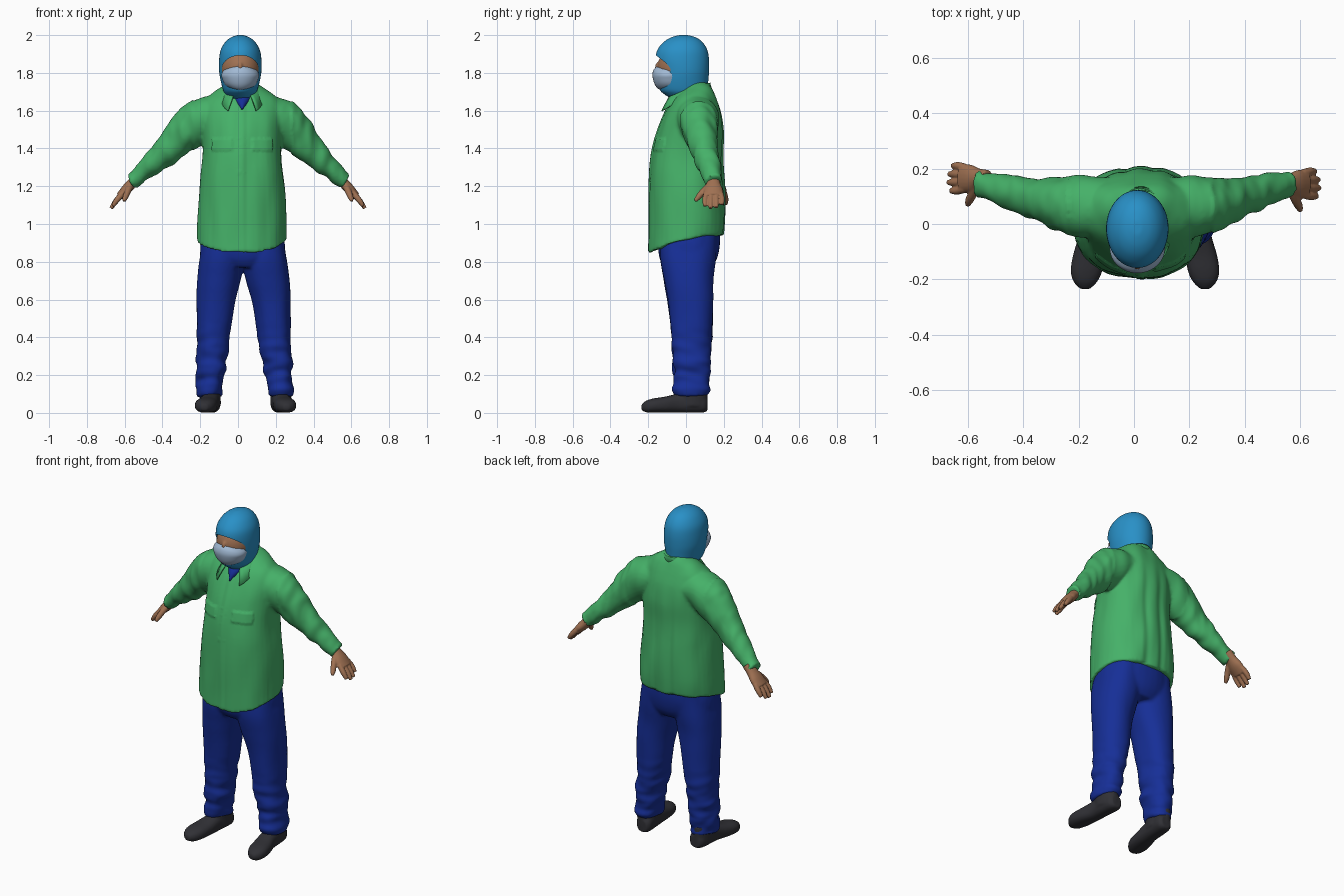
import bpy, bmesh, math
from mathutils import Vector, noise

cube = bpy.data.objects.get("Cube")
if cube:
    bpy.data.objects.remove(cube, do_unlink=True)


def material(name, rgb, rough=0.8):
    m = bpy.data.materials.new(name)
    m.use_nodes = True
    m.diffuse_color = (*rgb, 1)
    bsdf = m.node_tree.nodes["Principled BSDF"]
    bsdf.inputs["Base Color"].default_value = (*rgb, 1)
    bsdf.inputs["Roughness"].default_value = rough
    return m


GREEN = material("shirt green", (0.06, 0.44, 0.14))
NAVY = material("trouser blue", (0.008, 0.028, 0.31))
HOOD = material("hood blue", (0.022, 0.28, 0.57))
MASK = material("mask pale blue", (0.36, 0.49, 0.66))
SKIN = material("skin", (0.35, 0.165, 0.085))
SHOE = material("shoe black", (0.03, 0.03, 0.036))
CX = 0.022


def spline(a, b, c, d, t):
    return 0.5 * (2 * b + (c - a) * t + (2 * a - 5 * b + 4 * c - d) * t * t
                  + (3 * b - a - 3 * c + d) * t ** 3)


def loft(bm, rows, ref=(0, 1, 0), axis=None, power=2.0, sides=40, steps=5):
    """Closed smooth tube; each row is x, y, z, radius along ref, radius across."""
    rows = [Vector(r) for r in rows]
    fine = []
    for i in range(len(rows) - 1):
        a, d = rows[max(i - 1, 0)], rows[min(i + 2, len(rows) - 1)]
        fine += [spline(a, rows[i], rows[i + 1], d, k / steps) for k in range(steps)]
    fine.append(rows[-1])
    rings = []
    for i, r in enumerate(fine):
        p, q = fine[max(i - 1, 0)], fine[min(i + 1, len(fine) - 1)]
        way = Vector(axis) if axis else (Vector(q[:3]) - Vector(p[:3])).normalized()
        u = Vector(ref)
        u = (u - way * u.dot(way)).normalized()
        v = way.cross(u)
        ring = []
        for k in range(sides):
            t = math.tau * k / sides
            c, s = math.cos(t), math.sin(t)
            c = math.copysign(abs(c) ** (2 / power), c)
            s = math.copysign(abs(s) ** (2 / power), s)
            ring.append(bm.verts.new(Vector(r[:3]) + u * c * r[3] + v * s * r[4]))
        rings.append(ring)
    for a, b in zip(rings, rings[1:]):
        for k in range(sides):
            n = (k + 1) % sides
            bm.faces.new((a[k], a[n], b[n], b[k]))
    bm.faces.new(rings[0][::-1])
    bm.faces.new(rings[-1])


def stack(bm, rows, **kw):
    """Upright loft; each row is x, z, front y, back y, half width."""
    loft(bm, [(x, (f + b) / 2, z, (b - f) / 2, w) for x, z, f, b, w in rows],
         axis=(0, 0, 1), **kw)


def finish(name, bm, mat):
    bmesh.ops.recalc_face_normals(bm, faces=bm.faces)
    mesh = bpy.data.meshes.new(name)
    bm.to_mesh(mesh)
    bm.free()
    ob = bpy.data.objects.new(name, mesh)
    bpy.context.collection.objects.link(ob)
    mesh.materials.append(mat)
    for p in mesh.polygons:
        p.use_smooth = True
    return ob


def bake(ob):
    graph = bpy.context.evaluated_depsgraph_get()
    mesh = bpy.data.meshes.new_from_object(ob.evaluated_get(graph))
    ob.modifiers.clear()
    ob.data = mesh


def fuse(ob, voxel, rounds, fold=None):
    """Merge overlapping volumes into one skin, then push cloth folds into it."""
    mod = ob.modifiers.new("merge", 'REMESH')
    mod.mode, mod.voxel_size, mod.use_smooth_shade = 'VOXEL', voxel, True
    mod = ob.modifiers.new("relax", 'SMOOTH')
    mod.factor, mod.iterations = 0.5, rounds
    bake(ob)
    if fold:
        moves = [v.normal * fold(v.co, v.normal) for v in ob.data.vertices]
        for v, m in zip(ob.data.vertices, moves):
            v.co += m


def ball(bm, centre, size):
    made = bmesh.ops.create_uvsphere(bm, u_segments=40, v_segments=24, radius=1)["verts"]
    bmesh.ops.scale(bm, vec=size, verts=made)
    bmesh.ops.translate(bm, vec=centre, verts=made)


# Shirt: body and sleeves, with a hem that dips at the front
bm = bmesh.new()
stack(bm, [(CX, .892, -.199, .203, .24), (CX, 1.0, -.197, .21, .235), (CX, 1.2, -.195, .205, .222),
           (CX, 1.36, -.182, .20, .207), (CX, 1.48, -.155, .20, .21), (CX, 1.58, -.115, .187, .215),
           (CX, 1.65, -.078, .168, .195), (CX, 1.695, -.04, .152, .15), (CX, 1.725, -.01, .138, .105),
           (CX, 1.75, .0, .118, .065)],
      power=2.25)
for v in bm.verts:
    lift = v.co.y * .24 + .4 * (v.co.x - CX) ** 2
    v.co.z += lift * max(0, 1 - (v.co.z - .89) / .4)
for s in (-1, 1):
    arm = [(.10, .06, 1.58, .11, .09), (.22, .065, 1.545, .11, .115), (.36, .092, 1.41, .075, .083),
           (.46, .12, 1.315, .062, .06), (.54, .14, 1.245, .048, .044), (.565, .146, 1.226, .05, .044)]
    loft(bm, [(s * x + CX * (1 - x / .6), *r) for x, *r in arm])
shirt = finish("shirt", bm, GREEN)


def shirt_fold(p, n):
    x = p.x - CX
    push = .009 * noise.noise((p.x * 13, p.y * 9, p.z * 4))
    if abs(x) > .26:
        push = .010 * noise.noise((p.x * 22, p.y * 10, p.z * 10))
    elif n.y > .3 and p.z < 1.6:
        push -= .009 * math.exp(-((abs(x) - .05) / .022) ** 2) * min(1, (1.6 - p.z) * 3)
    elif n.y < -.3:
        push *= .8
        if abs(x) < .017:
            push += .004
        if .05 < abs(x) < .16 and 1.39 < p.z < 1.45:
            push += .006
    return push


fuse(shirt, .0095, 3, shirt_fold)

# Collar: folded band with an open front and pointed tips, tucked in at the back
bm = bmesh.new()
rows = []
count = 36
for k in range(count + 1):
    t = math.radians(25) + math.radians(310) * k / count
    sx, sy = math.sin(t), -math.cos(t)
    tip, nape = max(0, -sy) ** 2.5, max(0, sy)
    top = 1.732 + (.016 if sy > 0 else .045) * sy
    rows.append([bm.verts.new((CX + sx * rx, .035 + sy * ry, top - drop))
                 for rx, ry, drop in ((.074, .083, .05), (.080, .094, 0),
                                      (.090 + .035 * tip, .104 + .045 * tip - .01 * nape, .005 + .015 * tip),
                                      (.114 + .085 * tip, .124 + .075 * tip - .02 * nape, .04 + .065 * tip))])
for a, b in zip(rows, rows[1:]):
    for j in range(3):
        bm.faces.new((a[j], a[j + 1], b[j + 1], b[j]))
collar = finish("collar", bm, GREEN)
collar.modifiers.new("cloth", 'SOLIDIFY').thickness = .007

# Undershirt showing in the open neck
bm = bmesh.new()
stack(bm, [(CX, 1.605, -.116, 0, .008), (CX, 1.65, -.100, .05, .044), (CX, 1.69, -.065, .09, .064)])
finish("undershirt", bm, NAVY)

# Trousers: hips and two legs
bm = bmesh.new()
stack(bm, [(.024, 1.0, -.15, .18, .20), (.024, .9, -.15, .18, .225),
           (.024, .82, -.138, .164, .225), (.024, .77, -.11, .135, .19)], power=2.3)
for s in (-1, 1):
    leg = [(.105, .96, -.13, .165, .10), (.114, .82, -.136, .160, .118), (.130, .7, -.116, .146, .113),
           (.147, .58, -.095, .143, .100), (.163, .4, -.08, .138, .087), (.179, .2, -.066, .125, .074),
           (.190, .09, -.06, .112, .064)]
    stack(bm, [(.024 + .014 * (1 - r[0]) + s * x, *r) for x, *r in leg], power=2.2)
trousers = finish("trousers", bm, NAVY)


def trouser_fold(p, n):
    low = max(0, min(1, (.5 - p.z) / .3))
    return (.007 * noise.noise((p.x * 9, p.y * 9, p.z * 4))
            + .016 * low * noise.noise((p.x * 9, p.y * 9 + p.z * 8, p.z * 20)))


fuse(trousers, .0095, 4, trouser_fold)

# Shoes and hands
for s, side in ((-1, "right"), (1, "left")):
    bm = bmesh.new()
    shoe = [(.178, .113, .045, .03, .035), (.18, .09, .05, .047, .048), (.185, .03, .055, .05, .055),
            (.19, -.04, .052, .050, .051), (.203, -.11, .043, .057, .043), (.212, -.17, .039, .057, .038),
            (.216, -.21, .034, .042, .031), (.217, -.236, .030, .016, .015)]
    loft(bm, [(.04 + s * x, *r) for x, *r in shoe], ref=(1, 0, 0), axis=(0, -1, 0), power=2.4)
    loft(bm, [(.04 + s * x, .03, z, .085, .055) for x, z in ((.185, .04), (.19, .14))])
    for v in bm.verts:
        v.co.z = max(v.co.z, .001)
    fuse(finish(side + "_shoe", bm, SHOE), .007, 3)

    bm = bmesh.new()
    back = .012 - .010 * s
    palm = [(.53, .14, 1.25, .034, .028), (.562, .143, 1.215, .036, .027),
            (.592, .143, 1.182, .050, .027), (.626, .143, 1.146, .050, .021)]
    loft(bm, [(s * x, y + back, *r) for x, y, *r in palm], sides=20)
    for k, reach in enumerate((.85, 1, .95, .75)):
        y = .106 + .025 * k + back
        spread = y + (k - 1.5) * .005
        path = [(.61, y, 1.163, .015, .016), (.61 + .036 * reach, spread, 1.163 - .042 * reach, .0145, .015),
                (.61 + .062 * reach, spread, 1.163 - .080 * reach, .010, .010)]
        loft(bm, [(s * x, *r) for x, *r in path], sides=14)
    thumb = [(.57, .125, 1.205, .020, .02), (.584, .088, 1.172, .017, .017),
             (.596, .064, 1.143, .015, .015), (.603, .046, 1.122, .009, .009)]
    loft(bm, [(s * x, y + back, *r) for x, y, *r in thumb], sides=14)
    fuse(finish(side + "_hand", bm, SKIN), .0045, 2)

# Hood with an oval face opening
HX = .012
bm = bmesh.new()
stack(bm, [(HX, 1.62, -.04, .09, .045), (HX, 1.655, -.068, .10, .058), (HX, 1.685, -.112, .108, .078),
           (HX, 1.71, -.138, .113, .091), (HX, 1.76, -.148, .118, .104), (HX, 1.81, -.150, .122, .112),
           (HX, 1.87, -.160, .122, .112), (HX, 1.92, -.152, .113, .104), (HX, 1.96, -.122, .09, .082),
           (HX, 1.985, -.085, .058, .054), (HX, 1.998, -.045, .018, .022), (HX, 2.0, -.02, -.008, .004)],
      sides=56)
hood = finish("hood", bm, HOOD)
bm = bmesh.new()
loft(bm, [(HX, -.3, 1.82, .094, .073), (HX, -.055, 1.82, .098, .073)], ref=(1, 0, 0), sides=48)
cutter = finish("opening_cutter", bm, HOOD)
cutter.hide_render = True
cut = hood.modifiers.new("opening", 'BOOLEAN')
cut.operation, cut.object, cut.solver = 'DIFFERENCE', cutter, 'EXACT'
bake(hood)
bpy.data.objects.remove(cutter, do_unlink=True)
bpy.context.view_layer.objects.active = hood
hood.select_set(True)
bpy.ops.object.shade_smooth_by_angle(angle=math.radians(40))

# Face with nose
bm = bmesh.new()
ball(bm, (HX, -.037, 1.825), (.103, .115, .115))
ball(bm, (HX, -.145, 1.825), (.014, .020, .034))
fuse(finish("face", bm, SKIN), .006, 4)

# Face mask
bm = bmesh.new()
stack(bm, [(HX, 1.706, -.130, .0, .03), (HX, 1.72, -.152, .0, .062), (HX, 1.745, -.168, .0, .086),
           (HX, 1.785, -.178, .0, .099), (HX, 1.815, -.172, .0, .098), (HX, 1.834, -.156, .0, .088)],
      sides=48)
for v in bm.verts:
    if v.co.z > 1.77:
        v.co.z -= (v.co.z - 1.77) * min(.4, 40 * (v.co.x - HX) ** 2)
finish("face_mask", bm, MASK)
